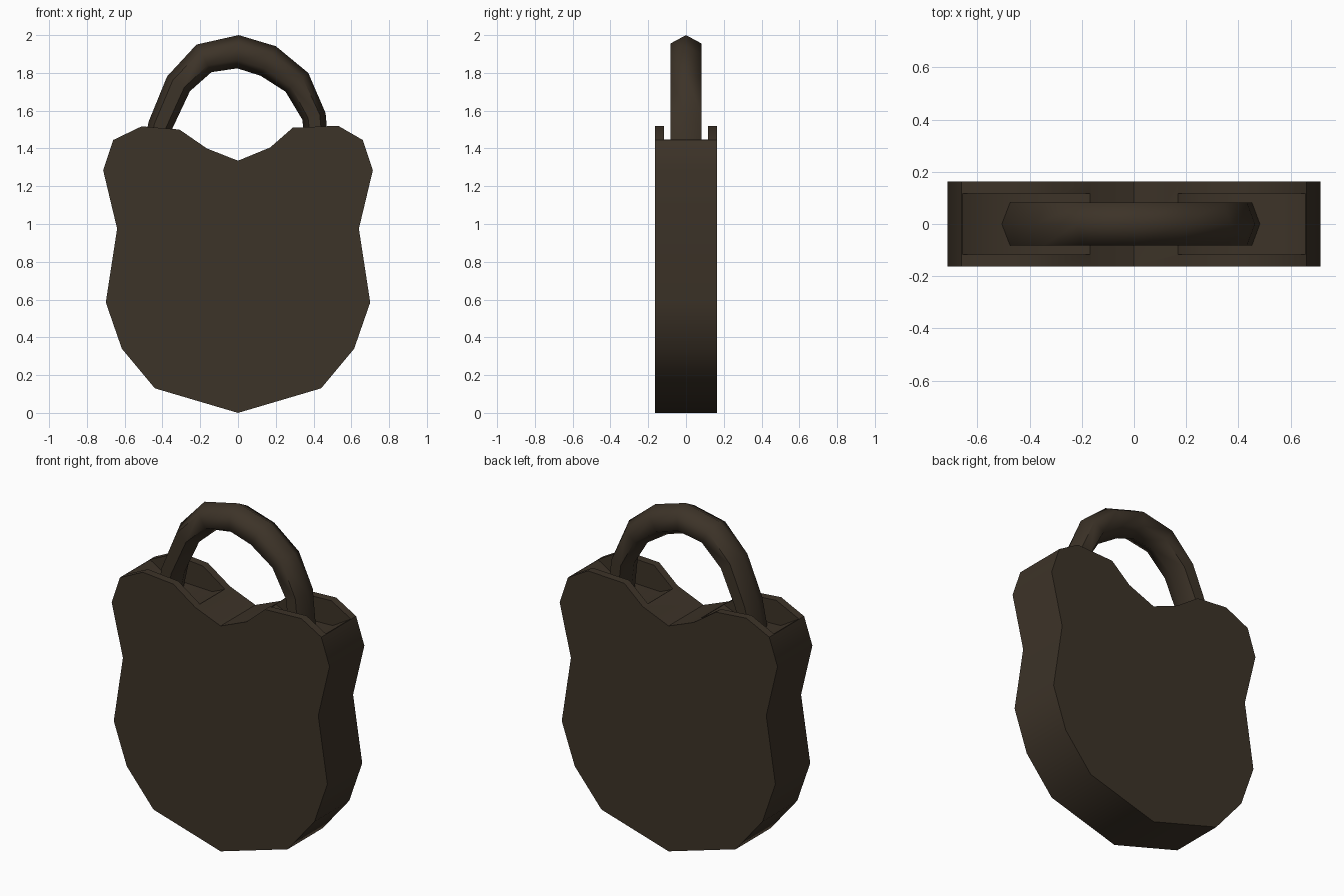
import bpy, bmesh, math
from mathutils import Vector

if "Cube" in bpy.data.objects:
    bpy.data.objects.remove(bpy.data.objects["Cube"])

iron = bpy.data.materials.new("dark_brown_iron")
iron.diffuse_color = (0.046, 0.033, 0.021, 1)
iron.use_nodes = True
iron.node_tree.nodes["Principled BSDF"].inputs["Base Color"].default_value = iron.diffuse_color


def finish(name, bm):
    bmesh.ops.recalc_face_normals(bm, faces=bm.faces)
    me = bpy.data.meshes.new(name)
    bm.to_mesh(me)
    bm.free()
    me.materials.append(iron)
    ob = bpy.data.objects.new(name, me)
    bpy.context.collection.objects.link(ob)
    return ob


def prism(name, pts, half):
    """Extrude an x/z outline to both sides of y = 0."""
    bm = bmesh.new()
    front = [bm.verts.new((x, -half, z)) for x, z in pts]
    back = [bm.verts.new((x, half, z)) for x, z in pts]
    bm.faces.new(front)
    bm.faces.new(back)
    n = len(pts)
    for i in range(n):
        j = (i + 1) % n
        bm.faces.new((front[i], front[j], back[j], back[i]))
    return finish(name, bm)


def activate(ob):
    bpy.ops.object.select_all(action='DESELECT')
    ob.select_set(True)
    bpy.context.view_layer.objects.active = ob


# Body: slightly irregular shield outline
right = [(0, 0), (0.44, 0.13), (0.615, 0.34), (0.70, 0.585), (0.64, 0.975),
         (0.714, 1.285), (0.66, 1.445), (0.53, 1.52), (0.29, 1.51), (0.17, 1.405)]
left = [(-0.165, 1.40), (-0.31, 1.50), (-0.51, 1.517), (-0.66, 1.445),
        (-0.714, 1.285), (-0.64, 0.975), (-0.70, 0.585), (-0.615, 0.34), (-0.44, 0.13)]
body = prism("lock_body", right + [(0, 1.335)] + left, 0.163)

# Open pockets in both shoulders where the shackle enters
for s in (1, -1):
    pocket = [(0.657, 1.7), (0.657, 1.445), (0.54, 1.375), (0.25, 1.365),
              (0.168, 1.40), (0.168, 1.7)]
    cutter = prism("pocket_cutter", [(s * x, z) for x, z in pocket], 0.116)
    cutter.hide_render = True
    mod = body.modifiers.new("pocket", 'BOOLEAN')
    mod.operation = 'DIFFERENCE'
    mod.solver = 'EXACT'
    mod.object = cutter
    activate(body)
    bpy.ops.object.modifier_apply(modifier=mod.name)
    bpy.data.objects.remove(cutter)
activate(body)
bpy.ops.object.shade_smooth_by_angle(angle=math.radians(40))

# Shackle: six-sided tube along an arch (x, z, radius in the arch plane)
path = [(-0.45, 1.34, 0.062), (-0.412, 1.52, 0.065), (-0.315, 1.742, 0.072),
        (-0.18, 1.877, 0.083), (0, 1.912, 0.088), (0.16, 1.863, 0.088),
        (0.312, 1.75, 0.078), (0.402, 1.57, 0.064), (0.425, 1.34, 0.06)]
bm = bmesh.new()
rings = []
for i, (x, z, r) in enumerate(path):
    a, b = path[max(i - 1, 0)], path[min(i + 1, len(path) - 1)]
    t = Vector((b[0] - a[0], 0, b[1] - a[1])).normalized()
    out = Vector((-t.z, 0, t.x))
    ring = []
    for k in range(6):
        ang = k * math.pi / 3
        p = Vector((x, 0, z)) + out * (r * math.cos(ang))
        p.y = 0.094 * math.sin(ang)
        ring.append(bm.verts.new(p))
    rings.append(ring)
for r0, r1 in zip(rings, rings[1:]):
    for k in range(6):
        j = (k + 1) % 6
        bm.faces.new((r0[k], r0[j], r1[j], r1[k]))
bm.faces.new(rings[0])
bm.faces.new(rings[-1])
shackle = finish("shackle", bm)
activate(shackle)
bpy.ops.object.shade_smooth_by_angle(angle=math.radians(65))
